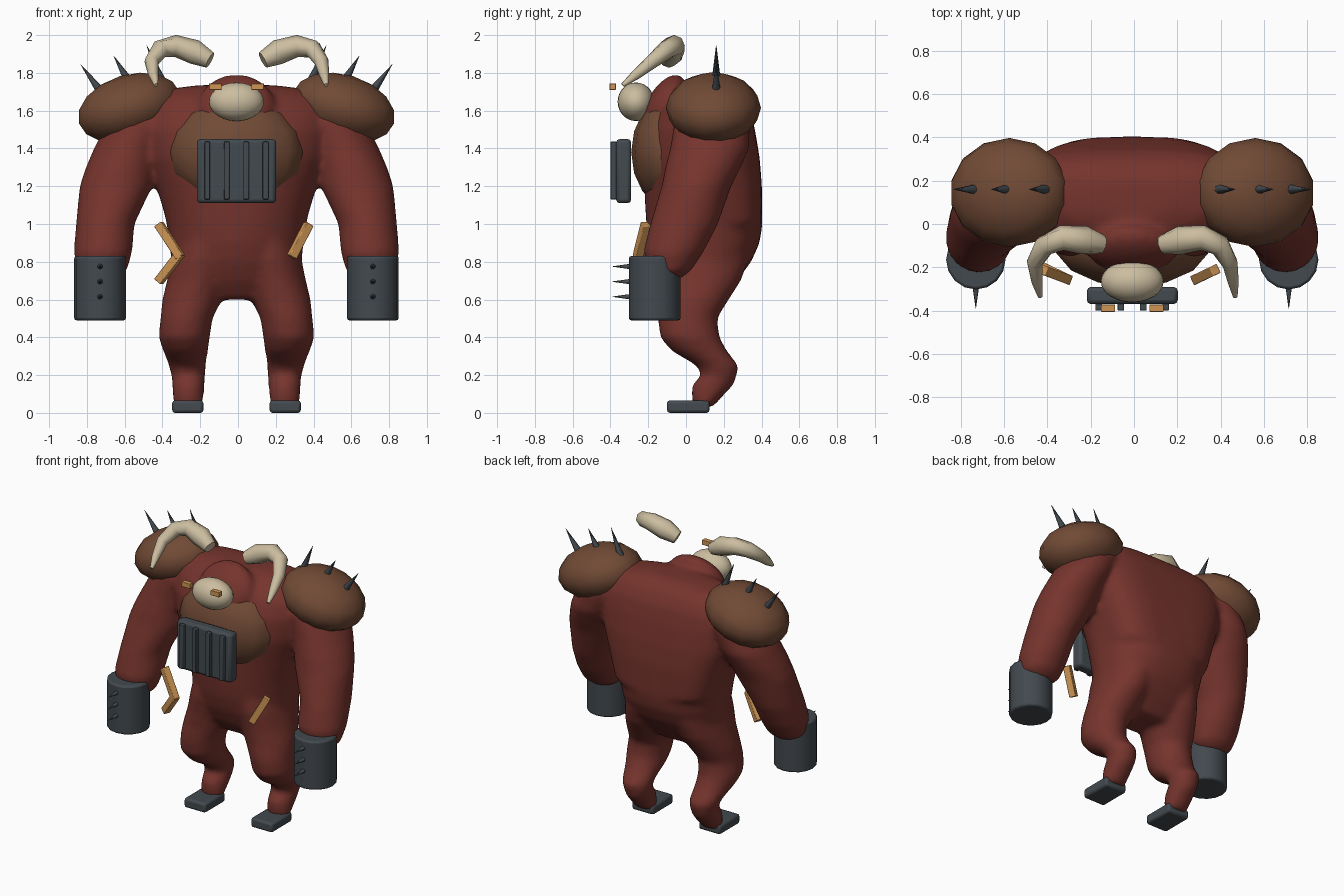
import bpy, bmesh, math
from mathutils import Vector, Matrix

if "Cube" in bpy.data.objects:
    bpy.data.objects.remove(bpy.data.objects["Cube"])

CX = -0.008  # symmetry plane
SIDES = ((1, "left"), (-1, "right"))


def material(name, rgb):
    m = bpy.data.materials.new(name)
    m.use_nodes = True
    m.diffuse_color = (*rgb, 1)
    m.node_tree.nodes["Principled BSDF"].inputs["Base Color"].default_value = (*rgb, 1)
    return m


RED = material("dark_red_hide", (0.18, 0.034, 0.026))
BROWN = material("brown_leather", (0.165, 0.069, 0.036))
IRON = material("dark_iron", (0.055, 0.067, 0.077))
BONE = material("bone", (0.6, 0.51, 0.35))
GOLD = material("orange_gold", (0.62, 0.3, 0.09))


def finish(name, bm, mat, angle=40, bevel=0):
    bmesh.ops.recalc_face_normals(bm, faces=bm.faces)
    mesh = bpy.data.meshes.new(name)
    bm.to_mesh(mesh)
    bm.free()
    mesh.materials.append(mat)
    ob = bpy.data.objects.new(name, mesh)
    bpy.context.collection.objects.link(ob)
    if bevel:
        mod = ob.modifiers.new("bevel", "BEVEL")
        mod.width, mod.segments, mod.limit_method = bevel, 2, "ANGLE"
    bpy.ops.object.select_all(action="DESELECT")
    ob.select_set(True)
    bpy.context.view_layer.objects.active = ob
    bpy.ops.object.shade_smooth_by_angle(angle=math.radians(angle))
    return ob


def bridge(bm, rings):
    for a, b in zip(rings, rings[1:]):
        n = len(a)
        for i in range(n):
            bm.faces.new((a[i], a[(i + 1) % n], b[(i + 1) % n], b[i]))
    bm.faces.new(rings[0][::-1])
    bm.faces.new(rings[-1])


def loft(bm, sections, s=1, n=40, back_power=1):
    """Stack horizontal ellipses given as z, x, y, rx, ry; a low back_power squares off the back."""
    rings = []
    for z, x, y, rx, ry in sections:
        ring = []
        for i in range(n):
            a = 2 * math.pi * i / n
            c, d = math.cos(a), math.sin(a)
            if d > 0:
                c, d = math.copysign(abs(c) ** back_power, c), d ** back_power
            ring.append(bm.verts.new((CX + s * x + rx * c, y + ry * d, z)))
        rings.append(ring)
    bridge(bm, rings)


def tube(name, pts, radii, sides, mat):
    """Sweep a round section along a path."""
    bm = bmesh.new()
    pts = [Vector(p) for p in pts]
    rings = []
    for i, p in enumerate(pts):
        d = pts[min(i + 1, len(pts) - 1)] - pts[max(i - 1, 0)]
        u = d.cross(Vector((0.3, 1, -1))).normalized()
        v = d.cross(u).normalized()
        angles = [2 * math.pi * k / sides for k in range(sides)]
        rings.append([bm.verts.new(p + radii[i] * (u * math.cos(a) + v * math.sin(a))) for a in angles])
    bridge(bm, rings)
    return finish(name, bm, mat, 50)


def ball(name, loc, radii, mat, seg, ring, tilt=0):
    bm = bmesh.new()
    bmesh.ops.create_uvsphere(bm, u_segments=seg, v_segments=ring, radius=1)
    bm.transform(Matrix.Translation(loc) @ Matrix.Rotation(tilt, 4, "Y") @ Matrix.Diagonal((*radii, 1)))
    return finish(name, bm, mat, 60)


def box(name, loc, size, mat, bevel=0, rot=Matrix.Identity(4)):
    bm = bmesh.new()
    bmesh.ops.create_cube(bm, size=1)
    bm.transform(Matrix.Translation(loc) @ rot @ Matrix.Diagonal((*size, 1)))
    return finish(name, bm, mat, 30, bevel)


def bar(name, a, b, width, mat):
    a, b = Vector(a), Vector(b)
    rot = (b - a).to_track_quat("Z", "Y").to_matrix().to_4x4()
    box(name, (a + b) / 2, (width, width, (b - a).length), mat, 0.004, rot)


# Body: torso, head, arms and legs fused into one smooth skin
bm = bmesh.new()
loft(bm, [(0.6, 0, 0.06, 0.2, 0.12), (0.7, 0, 0.07, 0.32, 0.2), (0.8, 0, 0.085, 0.345, 0.26),
          (0.9, 0, 0.095, 0.355, 0.295), (1.0, 0, 0.097, 0.37, 0.308), (1.2, 0, 0.09, 0.415, 0.312)],
     back_power=0.8)
loft(bm, [(1.0, 0, 0.097, 0.365, 0.305), (1.2, 0, 0.09, 0.425, 0.312), (1.35, 0, 0.08, 0.48, 0.31),
          (1.5, 0, 0.08, 0.51, 0.285), (1.6, 0, 0.09, 0.5, 0.25), (1.67, 0, 0.1, 0.45, 0.2),
          (1.715, 0, 0.11, 0.36, 0.14), (1.735, 0, 0.11, 0.2, 0.08)], back_power=0.55)
bmesh.ops.create_uvsphere(bm, u_segments=32, v_segments=16, radius=1, matrix=Matrix.Translation((CX, -0.12, 1.635))
                          @ Matrix.Rotation(-0.55, 4, "X") @ Matrix.Diagonal((0.2, 0.085, 0.178, 1)))
for s, side in SIDES:
    loft(bm, [(0.71, 0.71, -0.09, 0.07, 0.06), (0.75, 0.71, -0.085, 0.13, 0.11), (0.85, 0.707, -0.068, 0.155, 0.16),
              (1.0, 0.695, -0.01, 0.155, 0.18), (1.2, 0.638, 0.055, 0.193, 0.185), (1.3, 0.612, 0.09, 0.186, 0.2),
              (1.4, 0.575, 0.125, 0.18, 0.21), (1.55, 0.5, 0.14, 0.18, 0.2), (1.66, 0.45, 0.14, 0.12, 0.12)], s)
    loft(bm, [(0.03, 0.255, 0.09, 0.075, 0.05), (0.09, 0.255, 0.113, 0.083, 0.085), (0.15, 0.255, 0.143, 0.086, 0.112),
              (0.2, 0.255, 0.176, 0.09, 0.094), (0.25, 0.26, 0.168, 0.099, 0.112), (0.33, 0.27, 0.068, 0.12, 0.148),
              (0.4, 0.277, 0.02, 0.136, 0.158), (0.5, 0.265, 0.008, 0.138, 0.157), (0.6, 0.235, 0.042, 0.158, 0.185),
              (0.7, 0.205, 0.072, 0.163, 0.22), (0.82, 0.18, 0.085, 0.163, 0.25), (0.95, 0.16, 0.09, 0.14, 0.25)], s)
body = finish("body", bm, RED, 180)
remesh = body.modifiers.new("fuse", "REMESH")
remesh.mode, remesh.voxel_size, remesh.use_smooth_shade = "VOXEL", 0.018, True
soften = body.modifiers.new("soften", "SMOOTH")
soften.factor, soften.iterations = 0.5, 12

# Chest hide and bone muzzle
ball("chest_patch", (CX, -0.09, 1.38), (0.36, 0.2, 0.29), BROWN, 14, 8)
ball("muzzle", (CX, -0.265, 1.647), (0.145, 0.097, 0.102), BONE, 24, 14)

# Ribbed chest plate
box("chest_plate", (CX, -0.33, 1.28), (0.42, 0.08, 0.34), IRON, 0.02)
for i in range(4):
    box(f"chest_plate_bar_{i + 1}", (CX - 0.155 + i * 0.103, -0.383, 1.283), (0.03, 0.034, 0.305), IRON, 0.004)

for s, side in SIDES:
    def at(x, y, z):
        return (CX + s * x, y, z)

    box(f"{side}_eye", at(0.112, -0.388, 1.727), (0.066, 0.034, 0.034), GOLD, 0.003)
    box(f"{side}_foot", at(0.258, 0.012, 0.033), (0.165, 0.225, 0.066), IRON, 0.015)

    # Shoulder pad with its row of spikes
    ball(f"{side}_shoulder_pad", at(0.567, 0.145, 1.615), (0.287, 0.252, 0.175), BROWN, 14, 8, s * 0.3)
    for i, (x, z, tx, tz) in enumerate([(0.71, 1.69, 0.825, 1.845), (0.565, 1.745, 0.65, 1.89),
                                        (0.39, 1.74, 0.475, 1.945)]):
        tube(f"{side}_pad_spike_{i + 1}", [at(x, 0.16, z), at(tx, 0.16, tz)], [0.027, 0.001], 8, IRON)

    # Gauntlet with knuckle spikes
    bm = bmesh.new()
    bmesh.ops.create_cone(bm, cap_ends=True, segments=16, radius1=0.137, radius2=0.137, depth=0.34,
                          matrix=Matrix.Translation(at(0.722, -0.165, 0.66)))
    finish(f"{side}_gauntlet", bm, IRON, 40, 0.012)
    for i in range(3):
        z = 0.615 + i * 0.08
        tube(f"{side}_gauntlet_spike_{i + 1}", [at(0.722, -0.28, z), at(0.722, -0.39, z)], [0.017, 0.001], 8, IRON)

    # Horn, curling round to a forward tip
    tip = 0.475 if s > 0 else 0.425
    tube(f"{side}_horn", [at(0.14, -0.095, 1.868), at(0.22, -0.075, 1.91), at(0.325, -0.064, 1.943),
                          at(0.405, -0.10, 1.925), at(0.45, -0.18, 1.86), at((0.455 + tip) / 2, -0.265, 1.79),
                          at(tip, -0.335, 1.735)],
         [0.045, 0.066, 0.058, 0.05, 0.038, 0.027, 0.011], 8, BONE)

    # Upper belt strap
    low, high = (0.292, 0.382) if s > 0 else (0.297, 0.412)
    bar(f"{side}_belt_strap", at(low, -0.255, 0.825), at(high, -0.212, 1.0), 0.045, GOLD)

# Lower strap, on one side only
bar("right_lower_strap", (-0.305, -0.255, 0.845), (-0.42, -0.2, 0.695), 0.045, GOLD)
